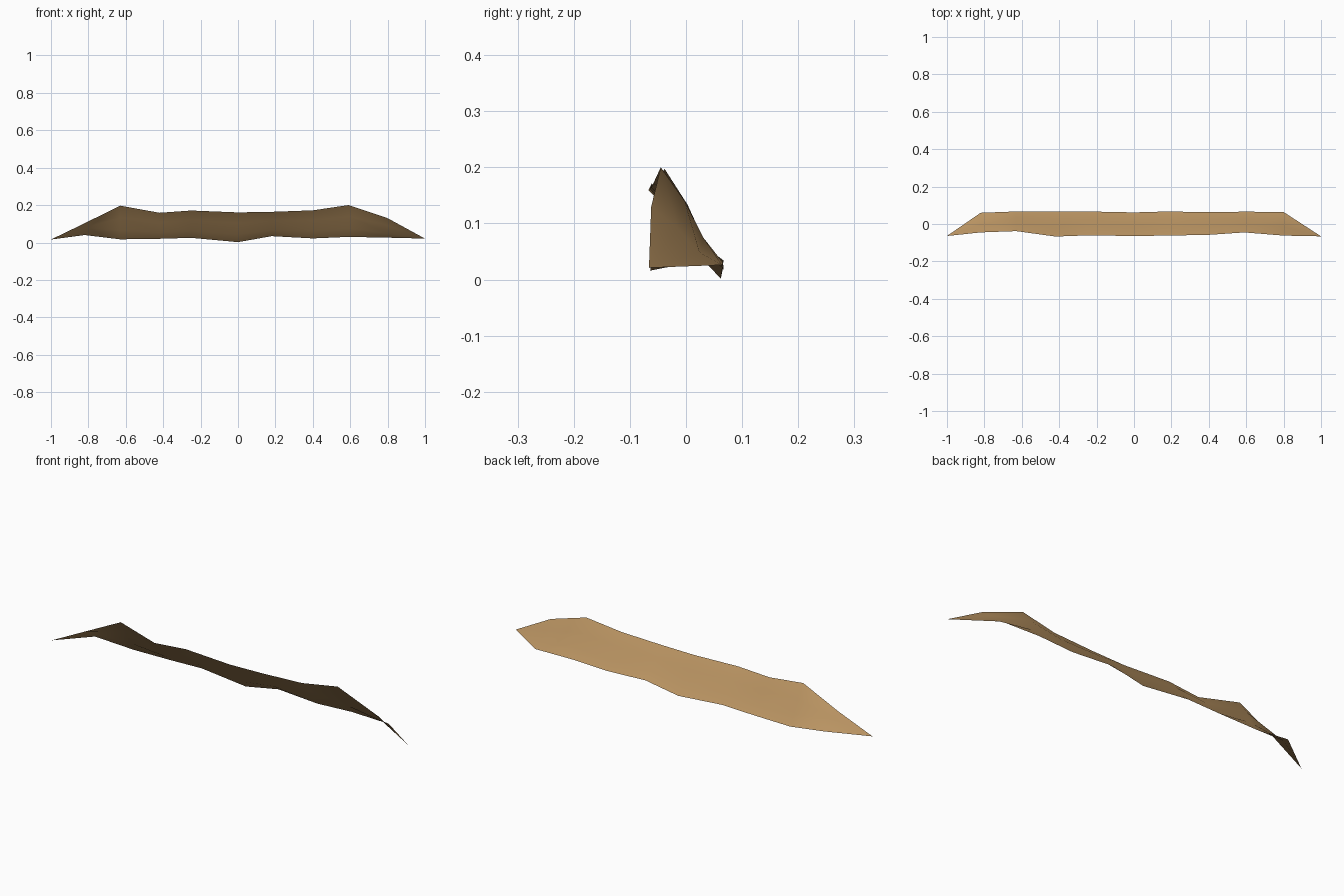
import bpy, bmesh
from mathutils import Vector

if "Cube" in bpy.data.objects:
    bpy.data.objects.remove(bpy.data.objects["Cube"])

# One thin curved strip: (x, upper y, upper z, lower y, lower z) per station
stations = [
    (-0.82, -0.045, 0.103, 0.060, 0.040),
    (-0.63, -0.038, 0.197, 0.067, 0.017),
    (-0.42, -0.067, 0.159, 0.067, 0.020),
    (-0.25, -0.061, 0.171, 0.067, 0.025),
    (0.00, -0.064, 0.161, 0.062, 0.002),
    (0.18, -0.062, 0.164, 0.067, 0.034),
    (0.40, -0.058, 0.172, 0.063, 0.022),
    (0.59, -0.045, 0.200, 0.066, 0.030),
    (0.80, -0.062, 0.130, 0.064, 0.026),
]
# Slight dish across the strip: (fraction, y offset, z offset)
section = [(0, 0, 0), (0.333, 0.006, -0.004), (0.667, 0.002, -0.012), (1, 0, 0)]

bm = bmesh.new()
rows = []
for x, y0, z0, y1, z1 in stations:
    up, low = Vector((x, y0, z0)), Vector((x, y1, z1))
    rows.append([bm.verts.new(up.lerp(low, t) + Vector((0, dy, dz)))
                 for t, dy, dz in section])

for a, b in zip(rows, rows[1:]):
    for i in range(len(section) - 1):
        bm.faces.new((a[i], a[i + 1], b[i + 1], b[i]))

# Pointed ends
left = bm.verts.new((-1, -0.064, 0.016))
right = bm.verts.new((1, -0.066, 0.021))
for i in range(len(section) - 1):
    bm.faces.new((left, rows[0][i + 1], rows[0][i]))
    bm.faces.new((right, rows[-1][i], rows[-1][i + 1]))

# Lit side faces up and back
bmesh.ops.recalc_face_normals(bm, faces=bm.faces)
if sum(f.normal.z for f in bm.faces) < 0:
    bmesh.ops.reverse_faces(bm, faces=bm.faces)
for f in bm.faces:
    f.smooth = True

mesh = bpy.data.meshes.new("curved_strip")
bm.to_mesh(mesh)
bm.free()
mat = bpy.data.materials.new("tan brown")
mat.diffuse_color = (0.48, 0.29, 0.12, 1)
mat.use_nodes = True
mat.node_tree.nodes["Principled BSDF"].inputs["Base Color"].default_value = mat.diffuse_color
mesh.materials.append(mat)
strip = bpy.data.objects.new("curved_strip", mesh)
bpy.context.collection.objects.link(strip)
